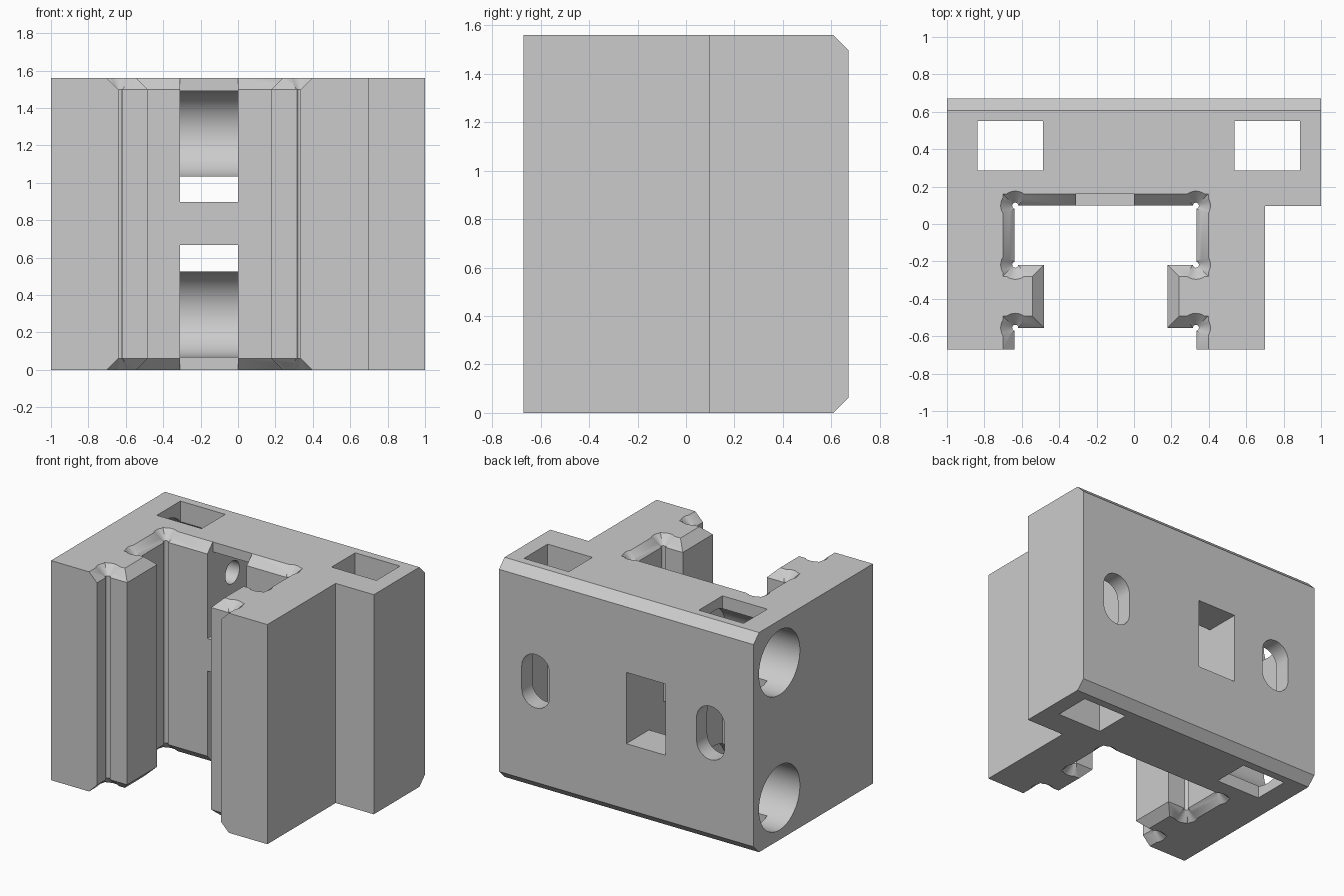
import bpy, bmesh, math

if "Cube" in bpy.data.objects:
    bpy.data.objects.remove(bpy.data.objects["Cube"], do_unlink=True)

HEIGHT, BACK, CHAMFER = 1.56, 0.67, 0.062
MID_X = -0.152                     # centre line of the rail channel

grey = bpy.data.materials.new("light_grey")
grey.use_nodes = True
colour = (0.6, 0.6, 0.6, 1)
grey.diffuse_color = colour
grey.node_tree.nodes["Principled BSDF"].inputs["Base Color"].default_value = colour


def loft(name, rings):
    """Closed solid through a list of equally sized rings."""
    bm = bmesh.new()
    loops = [[bm.verts.new(p) for p in ring] for ring in rings]
    n = len(loops[0])
    for low, high in zip(loops, loops[1:]):
        for i in range(n):
            j = (i + 1) % n
            bm.faces.new((low[i], low[j], high[j], high[i]))
    bm.faces.new(loops[0][::-1])
    bm.faces.new(loops[-1])
    bmesh.ops.recalc_face_normals(bm, faces=bm.faces)
    mesh = bpy.data.meshes.new(name)
    bm.to_mesh(mesh)
    bm.free()
    mesh.materials.append(grey)
    obj = bpy.data.objects.new(name, mesh)
    bpy.context.collection.objects.link(obj)
    return obj


def prism(name, profile, axis, start, end):
    """Extrude a 2D profile along x, y or z."""
    place = {"x": lambda u, v, t: (t, u, v),
             "y": lambda u, v, t: (u, t, v),
             "z": lambda u, v, t: (u, v, t)}[axis]
    return loft(name, [[place(u, v, t) for u, v in profile] for t in (start, end)])


def box(name, x, y, z):
    return prism(name, [(x[0], y[0]), (x[1], y[0]), (x[1], y[1]), (x[0], y[1])], "z", *z)


def arc(cx, cy, r, start=0, sweep=360, steps=48):
    count = steps if sweep == 360 else steps + 1
    return [(cx + r * math.cos(math.radians(start + sweep * i / steps)),
             cy + r * math.sin(math.radians(start + sweep * i / steps)))
            for i in range(count)]


def flared(name, outline):
    """Vertical cutter whose outline(offset) widens at both ends."""
    c = CHAMFER
    levels = [(-c, 2 * c), (c, 0), (HEIGHT - c, 0), (HEIGHT + c, 2 * c)]
    return loft(name, [[(x, y, z) for x, y in outline(d)] for z, d in levels])


def channel(d):
    """Rail channel outline grown by d: wide back, narrow neck, wide mouth."""
    wide, neck = 0.487 + d, 0.33 + d
    half = [(wide, -0.9), (wide, -0.555 + d), (neck, -0.555 + d),
            (neck, -0.218 - d), (wide, -0.218 - d), (wide, 0.098 + d)]
    return ([(MID_X + x, y) for x, y in half]
            + [(MID_X - x, y) for x, y in reversed(half)])


# Main block with chamfered rear edges
c = CHAMFER
body = prism("mount_block",
             [(-BACK, 0), (BACK - c, 0), (BACK, c), (BACK, HEIGHT - c),
              (BACK - c, HEIGHT), (-BACK, HEIGHT)], "x", -1, 1)

# Side step and rail channel
cutters = [box("side_step", (0.7, 1.2), (-1, 0.096), (-0.2, 1.8)),
           flared("rail_channel", channel)]

# Round reliefs in the channel corners
for side in (-1, 1):
    for y in (0.098, -0.218, -0.555):
        x = MID_X + side * 0.483
        cutters.append(flared("corner_relief",
                              lambda d, x=x, y=y: arc(x, y, 0.016 + d, steps=32)))

# Vertical strap pockets and the rounded slots behind them
for x in (-0.662, 0.712):
    cutters.append(box("strap_pocket", (x - 0.176, x + 0.176), (0.285, 0.55), (-0.2, 1.8)))
    slot = arc(x, 0.86, 0.11, 0, 180, 24) + arc(x, 0.70, 0.11, 180, 180, 24)
    cutters.append(prism("rear_slot", slot, "y", 0.42, 0.9))

# Side bores, screw holes and the bays opening into the channel
BAY = (-0.31, 0.0)
for z in (0.30, 1.26):
    cutters.append(prism("side_bore", arc(0.38, z, 0.23), "x", -1.2, -0.42))
    bay = [(0, z - 0.23)] + arc(0.38, z, 0.23, -90, 180, 32) + [(0, z + 0.23)]
    cutters.append(prism("bay", bay, "x", *BAY))
    cutters.append(prism("screw_hole", arc(0.38, z, 0.08, steps=32), "x", -0.5, -0.2))
cutters.append(box("lower_recess", BAY, (0, 0.16), (-0.2, 0.3)))
cutters.append(box("upper_recess", BAY, (0, 0.16), (1.26, 1.8)))

# Rear window, leaving a thin web across the channel wall
window = [(0.9, 0.527), (0, 0.527), (0, 0.667), (0.25, 0.667),
          (0.25, 0.897), (0, 0.897), (0, 1.033), (0.9, 1.033)]
cutters.append(prism("rear_window", window, "x", *BAY))

# Apply every cut
bpy.context.view_layer.objects.active = body
for cutter in cutters:
    cut = body.modifiers.new(cutter.name, "BOOLEAN")
    cut.operation, cut.solver, cut.object = "DIFFERENCE", "EXACT", cutter
    bpy.ops.object.modifier_apply(modifier=cut.name)
    bpy.data.objects.remove(cutter, do_unlink=True)

# Smooth bores, crisp edges
bpy.ops.object.select_all(action="DESELECT")
body.select_set(True)
bpy.ops.object.shade_smooth_by_angle(angle=math.radians(30))
